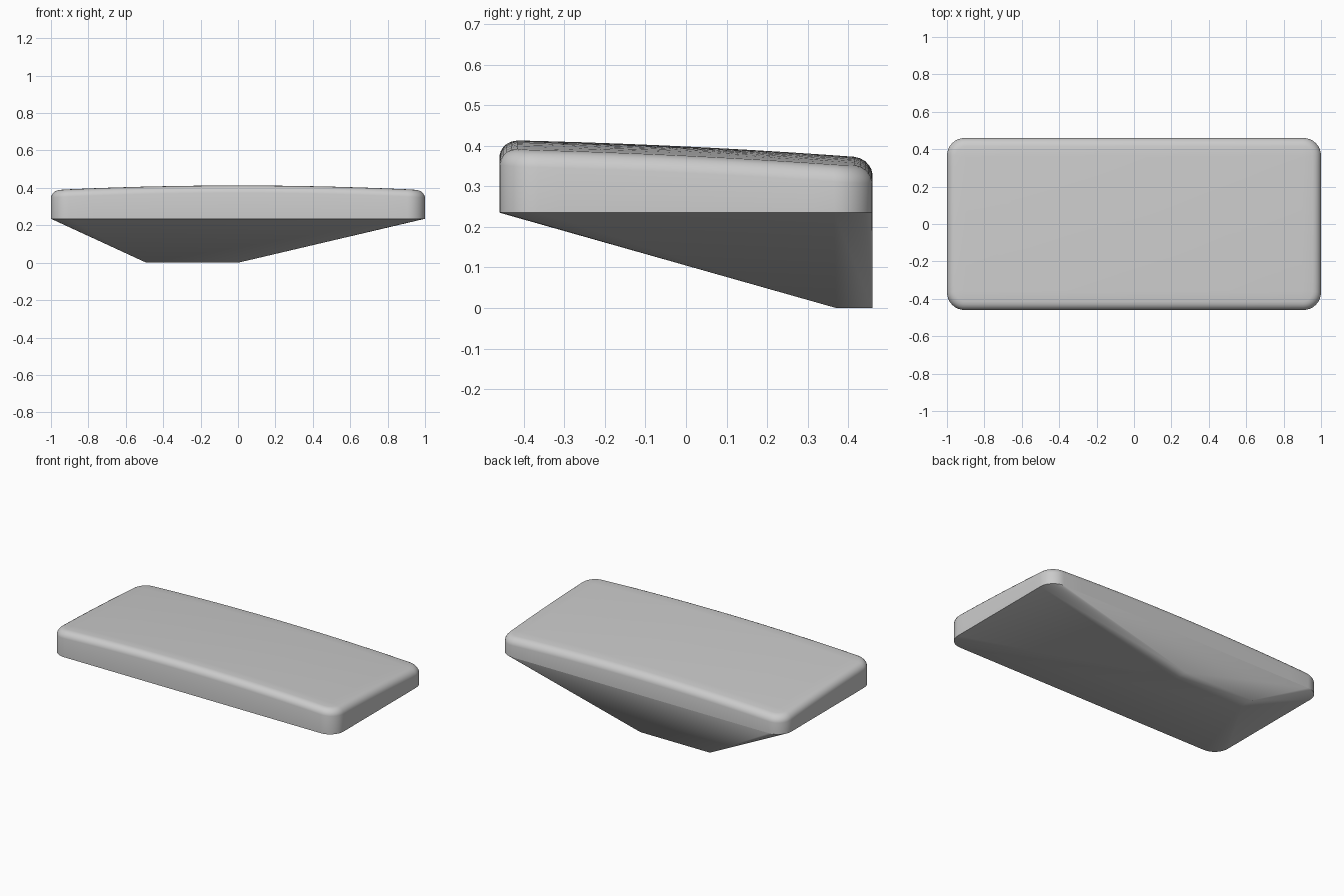
import bpy, bmesh, math

cube = bpy.data.objects.get("Cube")
if cube:
    bpy.data.objects.remove(cube, do_unlink=True)

HALF_X, HALF_Y, RADIUS, RIM_Z = 1.0, 0.46, 0.095, 0.235

grey = bpy.data.materials.new("light grey")
grey.use_nodes = True
grey.diffuse_color = (0.6, 0.6, 0.6, 1)
grey.node_tree.nodes["Principled BSDF"].inputs["Base Color"].default_value = (0.6, 0.6, 0.6, 1)


def crown(x, y):
    """Height of the gently domed, back-sloping top."""
    return 0.398 - 0.0485 * y - 0.03 * y * y - 0.025 * x * x


def outline(inset, corner_steps=8, side_steps=14):
    """Rounded rectangle, shrunk by inset, as a loop of x, y points."""
    r = max(RADIUS - inset * 0.9, 0.004)
    cx, cy = HALF_X - inset - r, HALF_Y - inset - r
    pts = []
    for k, (sx, sy) in enumerate([(1, 1), (-1, 1), (-1, -1), (1, -1)]):
        for i in range(corner_steps + 1):
            a = math.pi / 2 * (k + i / corner_steps)
            pts.append((sx * cx + r * math.cos(a), sy * cy + r * math.sin(a)))
        # points along the side that follows this corner
        nx, ny = [(-1, 1), (-1, -1), (1, -1), (1, 1)][k]
        a = math.pi / 2 * (k + 1)
        end = (nx * cx + r * math.cos(a), ny * cy + r * math.sin(a))
        start = pts[-1]
        for i in range(1, side_steps):
            t = i / side_steps
            pts.append(tuple(s + (e - s) * t for s, e in zip(start, end)))
    return pts


def finish(bm, name, angle):
    bmesh.ops.recalc_face_normals(bm, faces=bm.faces)
    mesh = bpy.data.meshes.new(name)
    bm.to_mesh(mesh)
    bm.free()
    mesh.materials.append(grey)
    obj = bpy.data.objects.new(name, mesh)
    bpy.context.collection.objects.link(obj)
    bpy.ops.object.select_all(action='DESELECT')
    obj.select_set(True)
    bpy.context.view_layer.objects.active = obj
    bpy.ops.object.shade_smooth_by_angle(angle=math.radians(angle))
    return obj


# Slab: upright wall, rounded upper edge and domed top
bm = bmesh.new()
rings = [[bm.verts.new((x, y, RIM_Z)) for x, y in outline(0)]]
profile = [(0, 0.04), (0.003, 0.028), (0.009, 0.018), (0.018, 0.009), (0.03, 0.003), (0.045, 0),
           (0.1, 0), (0.2, 0), (0.3, 0), (0.4, 0), (0.45, 0)]
for inset, drop in profile:
    rings.append([bm.verts.new((x, y, crown(x, y) - drop)) for x, y in outline(inset)])
for low, high in zip(rings, rings[1:]):
    n = len(low)
    for i in range(n):
        j = (i + 1) % n
        bm.faces.new((low[i], low[j], high[j], high[i]))
cap = bm.faces.new(rings[-1])
bmesh.ops.triangulate(bm, faces=[cap])
finish(bm, "slab_top", 40)

# Underside: hull from the rim down to a small foot at the back
bm = bmesh.new()
for x, y in outline(0, side_steps=1):
    bm.verts.new((x, y, RIM_Z))
for x in (-0.49, 0.0):
    for y in (0.37, HALF_Y):
        bm.verts.new((x, y, 0))
bmesh.ops.convex_hull(bm, input=bm.verts)
bm.normal_update()
lid = [f for f in bm.faces if all(v.co.z > RIM_Z - 0.001 for v in f.verts)]
bmesh.ops.delete(bm, geom=lid, context='FACES')
finish(bm, "tapered_underside", 30)
